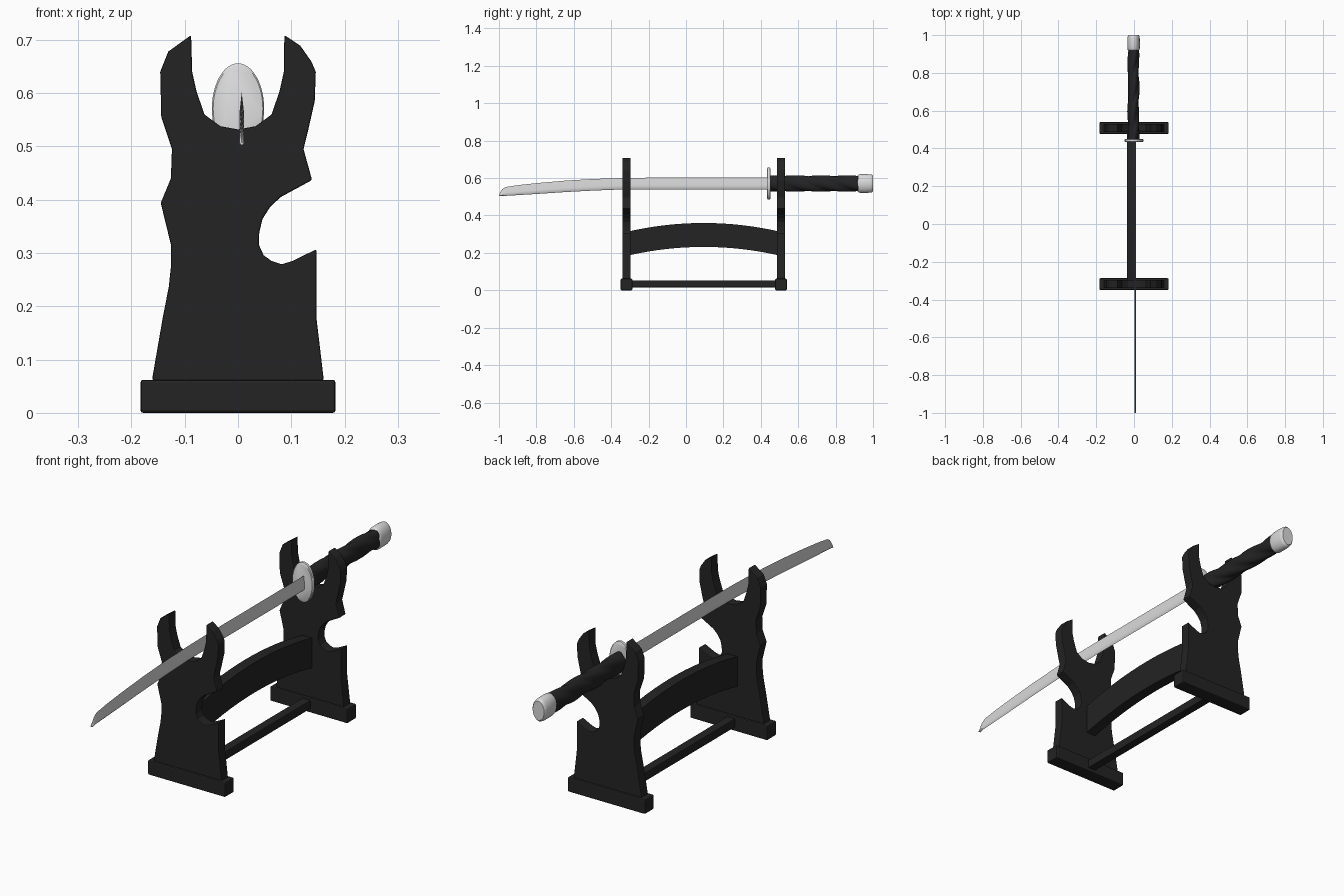
import bpy, bmesh, math

if "Cube" in bpy.data.objects:
    bpy.data.objects.remove(bpy.data.objects["Cube"])


def material(name, value):
    m = bpy.data.materials.new(name)
    m.diffuse_color = (value, value, value, 1)
    m.use_nodes = True
    m.node_tree.nodes["Principled BSDF"].inputs["Base Color"].default_value = m.diffuse_color
    return m


BLACK = material("black lacquer", 0.017)
SILVER = material("silver steel", 0.70)


def finish(name, bm, mat, bevel=0.0, smooth=False):
    bmesh.ops.recalc_face_normals(bm, faces=bm.faces)
    me = bpy.data.meshes.new(name)
    bm.to_mesh(me)
    bm.free()
    me.materials.append(mat)
    ob = bpy.data.objects.new(name, me)
    bpy.context.collection.objects.link(ob)
    if bevel:
        mod = ob.modifiers.new("soft edges", 'BEVEL')
        mod.width, mod.segments = bevel, 2
        mod.limit_method, mod.angle_limit = 'ANGLE', math.radians(50)
    if smooth:
        bpy.ops.object.select_all(action='DESELECT')
        ob.select_set(True)
        bpy.context.view_layer.objects.active = ob
        bpy.ops.object.shade_smooth_by_angle(angle=math.radians(40))
    return ob


def loft(name, rings, mat, **kw):
    """Skin a row of equal closed rings and cap both ends."""
    bm = bmesh.new()
    rows = [[bm.verts.new(p) for p in ring] for ring in rings]
    n = len(rows[0])
    for a, b in zip(rows, rows[1:]):
        for i in range(n):
            j = (i + 1) % n
            bm.faces.new((a[i], a[j], b[j], b[i]))
    bm.faces.new(rows[0])
    bm.faces.new(rows[-1])
    return finish(name, bm, mat, **kw)


def box_ring(x0, x1, y, z0, z1):
    return [(x0, y, z0), (x1, y, z0), (x1, y, z1), (x0, y, z1)]


def oval(y, rx, rz, cz, n=32, lobes=0.0, turn=0.0, cx=0.0):
    ring = []
    for i in range(n):
        a = 2 * math.pi * i / n
        k = 1 - lobes * abs(math.sin(2 * (a + turn))) ** 3
        ring.append((cx + rx * k * math.cos(a), y, cz + rz * k * math.sin(a)))
    return ring


# end panels: fork on top, round notch on the right
PROFILE = [
    (-.160, .06), (-.160, .07), (-.141, .18), (-.130, .236), (-.126, .273), (-.126, .316),
    (-.145, .394), (-.126, .44), (-.124, .495), (-.144, .555), (-.146, .64),
    (-.131, .678), (-.088, .709), (-.086, .64), (-.078, .604), (-.063, .56),
    (-.033, .538), (0, .532), (.033, .538), (.063, .56), (.078, .604),
    (.086, .64), (.087, .709), (.117, .689), (.138, .659), (.146, .64),
    (.144, .585), (.132, .532), (.123, .495), (.139, .437), (.080, .405),
    (.060, .386), (.046, .364), (.040, .339), (.039, .316), (.048, .296),
    (.063, .285), (.082, .279), (.102, .285), (.147, .307), (.147, .18),
    (.160, .07), (.160, .06)]

for side, yc in (("front", -.318), ("back", .508)):
    loft(side + "_panel", [[(x, yc + d, z) for x, z in PROFILE] for d in (-.022, .022)],
         BLACK, bevel=.003)
    loft(side + "_foot", [box_ring(-.183, .183, yc + d, 0, .062) for d in (-.031, .031)],
         BLACK, bevel=.005)

# arched cross beam and lower rail
beam = []
for i in range(17):
    t = i / 16
    arch = .046 * (1 - (2 * t - 1) ** 2)
    beam.append(box_ring(-.036, .010, -.31 + .81 * t, .186 + arch, .314 + arch))
loft("arched_beam", beam, BLACK)
loft("lower_rail", [box_ring(-.030, .008, y, .016, .053) for y in (-.30, .49)],
     BLACK, bevel=.003)

# blade: sharp edge up, thick spine below, drooping towards the tip
STATIONS = [(.45, .540, .602), (.10, .540, .602), (-.20, .540, .602), (-.35, .539, .600),
            (-.50, .533, .595), (-.65, .525, .586), (-.80, .515, .573),
            (-.90, .509, .562), (-.965, .505, .552), (-.982, .504, .541),
            (-.993, .503, .525), (-1.0, .503, .508)]
blade = []
for y, lo, hi in STATIONS:
    h = hi - lo
    blade.append([(.007, y, lo), (.0115, y, lo + .12 * h), (.0115, y, lo + .35 * h),
                  (.007, y, hi), (.0025, y, lo + .35 * h), (.0025, y, lo + .12 * h)])
loft("blade", blade, SILVER, smooth=True)

# oval guard with a softened rim
loft("guard", [oval(y, .049 * s, .085 * s, .571, 48) for y, s in
               ((.434, .95), (.437, 1), (.448, 1), (.451, .95))], SILVER, smooth=True)

# grip with spiralling wrap
grip = []
for i in range(65):
    t = i / 64
    grip.append(oval(.445 + .485 * t, .031, .044, .571, 48, .14, 5.5 * t,
                     -.003 + .002 * math.sin(14 * t)))
loft("grip", grip, BLACK, smooth=True)

# rounded pommel cap
loft("pommel", [oval(y, .033 * s, .050 * s, .571, 32, cx=-.002) for y, s in
                ((.918, .84), (.922, .94), (.930, .99), (.960, 1), (.985, .98),
                 (.995, .93), (1.0, .82))], SILVER, smooth=True)
